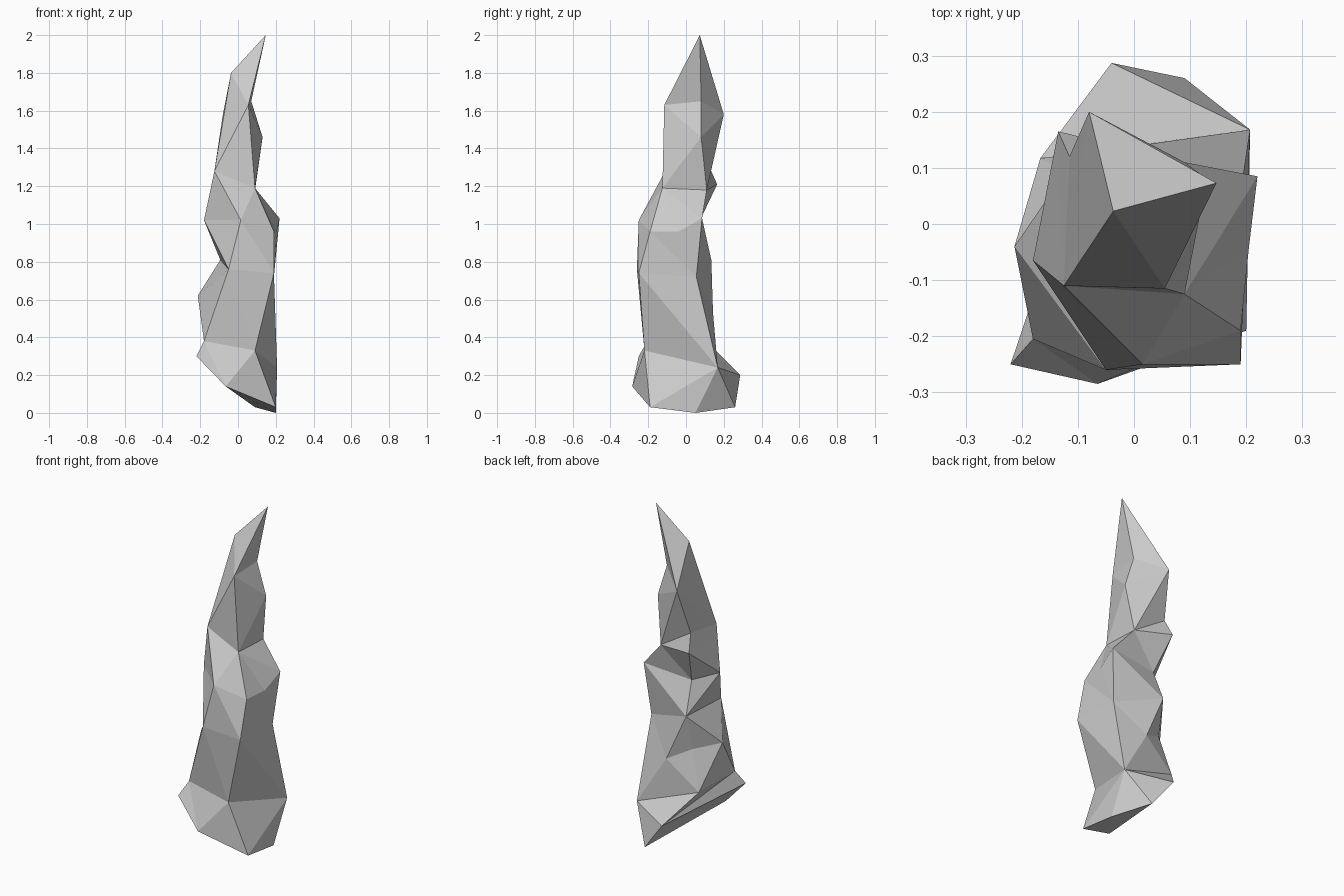
import bpy, bmesh

if "Cube" in bpy.data.objects:
    bpy.data.objects.remove(bpy.data.objects["Cube"])

# Corner points of the rock, grouped by height level
levels = [
    # slanted foot
    {"i": (.20, -.19, .03), "j": (.20, .05, 0), "X": (.09, .26, .03),
     "W": (-.04, .287, .20), "T": (-.22, -.25, .30), "Y": (-.065, -.285, .14)},
    # above the foot
    {"g": (.09, -.22, .33), "V": (.207, .168, .24), "U": (-.167, .117, .37), "S": (-.18, -.205, .38)},
    # lower waist
    {"f": (.19, -.25, .74), "N": (.19, .055, .72), "R": (.03, .143, .53),
     "Q": (-.104, .083, .60), "P": (-.213, -.04, .62), "M": (-.05, -.26, .76), "O": (-.094, .134, .81)},
    # middle bulge
    {"d": (.19, -.19, .96), "e": (.205, -.04, .96), "J": (.22, .085, 1.03),
     "L": (-.083, .065, 1.0), "K": (-.18, -.065, 1.02), "c": (.015, -.25, 1.02)},
    # neck
    {"b": (.09, -.125, 1.19), "H": (.09, .11, 1.18), "I": (-.135, .165, 1.21),
     "G": (-.115, .12, 1.31), "F": (-.125, -.11, 1.28)},
    # tip
    {"a": (.055, -.115, 1.63), "D": (.13, .08, 1.46), "E": (-.08, .20, 1.58),
     "C": (.07, .08, 1.65), "B": (-.037, .023, 1.80), "A": (.147, .073, 2.0)},
]

bm = bmesh.new()
v = {k: bm.verts.new(p) for level in levels for k, p in level.items()}


def tri(*names):
    if len(set(names)) == 3:
        bm.faces.new([v[n] for n in names])


def band(lower, upper, steps):
    """Zip two rings; each step advances along the lower (l) or upper (u) ring."""
    i = j = 0
    for s in steps:
        lo, up = lower[i % len(lower)], upper[j % len(upper)]
        if s == "l":
            i += 1
            tri(lo, lower[i % len(lower)], up)
        else:
            j += 1
            tri(lo, upper[j % len(upper)], up)


# Faceted sides, bottom to top (repeated letters are shared corners)
band("ijXWTY", "gVUS", "ullluullul")
band("gVUS", "fNRQPM", "luuluululu")
band("fNRQPM", "fNOM", "luullllulu")
band("fNOM", "deJLKc", "luuluululu")
band("deJLKc", "bHIF", "llulululul")
band("bHIF", "bHGF", "luullulu")
band("bHGF", "aDEF", "ululluul")
band("aDEF", "aCEB", "ulluullu")
band("aCEB", "A", "llll")

# Underside
for p, q in zip("ijXW", "jXWT"):
    tri("Y", q, p)

bmesh.ops.recalc_face_normals(bm, faces=bm.faces[:])
mesh = bpy.data.meshes.new("rock_spire")
bm.to_mesh(mesh)
bm.free()
bpy.context.collection.objects.link(bpy.data.objects.new("rock_spire", mesh))
